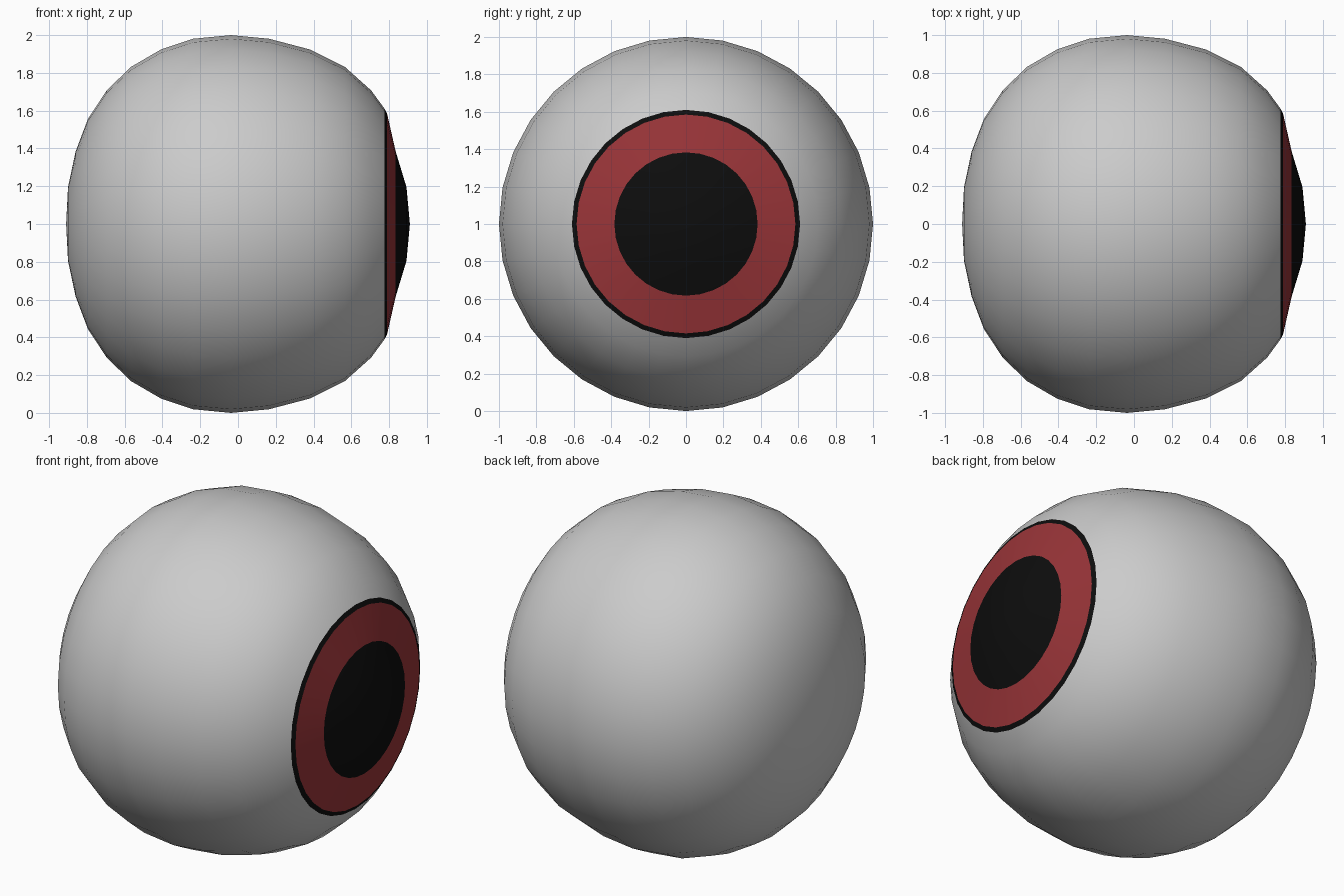
import bpy, bmesh, math

if "Cube" in bpy.data.objects:
    bpy.data.objects.remove(bpy.data.objects["Cube"])

SEGMENTS = 32


def material(name, color):
    mat = bpy.data.materials.new(name)
    mat.diffuse_color = color
    mat.use_nodes = True
    mat.node_tree.nodes["Principled BSDF"].inputs["Base Color"].default_value = mat.diffuse_color
    return mat


def lathe(name, profile, mat=None):
    """Revolve (x, radius) points about the x axis at z = 1."""
    bm = bmesh.new()
    rings = []
    for x, r in profile:
        count = SEGMENTS if r > 0 else 1
        angles = [2 * math.pi * i / SEGMENTS for i in range(count)]
        rings.append([bm.verts.new((x, r * math.cos(a), r * math.sin(a))) for a in angles])
    for a, b in zip(rings, rings[1:]):
        for i in range(SEGMENTS):
            j = (i + 1) % SEGMENTS
            corners = [a[i % len(a)], a[j % len(a)], b[j % len(b)], b[i % len(b)]]
            bm.faces.new(list(dict.fromkeys(corners)))
    for face in bm.faces:
        face.smooth = True
        face.normal_update()
        # Point every face away from the centre of the ball
        if face.normal.dot(face.calc_center_median()) < 0:
            face.normal_flip()
    mesh = bpy.data.meshes.new(name)
    bm.to_mesh(mesh)
    bm.free()
    obj = bpy.data.objects.new(name, mesh)
    obj.location.z = 1
    bpy.context.collection.objects.link(obj)
    if mat:
        mesh.materials.append(mat)
    return obj


black = material("black", (0.004, 0.004, 0.004, 1))
red = material("red", (0.32, 0.035, 0.04, 1))

# White of the eye: sphere rings, slightly flattened along x
ring_x = [-0.91, -0.90, -0.86, -0.795, -0.695, -0.567, -0.408, -0.237, -0.037,
          0.164, 0.381, 0.566, 0.705]
ball = [(x, math.sin(i * math.pi / 16)) for i, x in enumerate(ring_x)]
lathe("eyeball", ball + [(0.776, 0.61)])

# Dark outline around the iris
lathe("iris_outline", [(0.776, 0.61), (0.789, 0.585)], black)

# Coloured iris
lathe("iris", [(0.789, 0.585), (0.835, 0.383)], red)

# Domed pupil
lathe("pupil", [(0.835, 0.383), (0.892, 0.195), (0.91, 0)], black)
